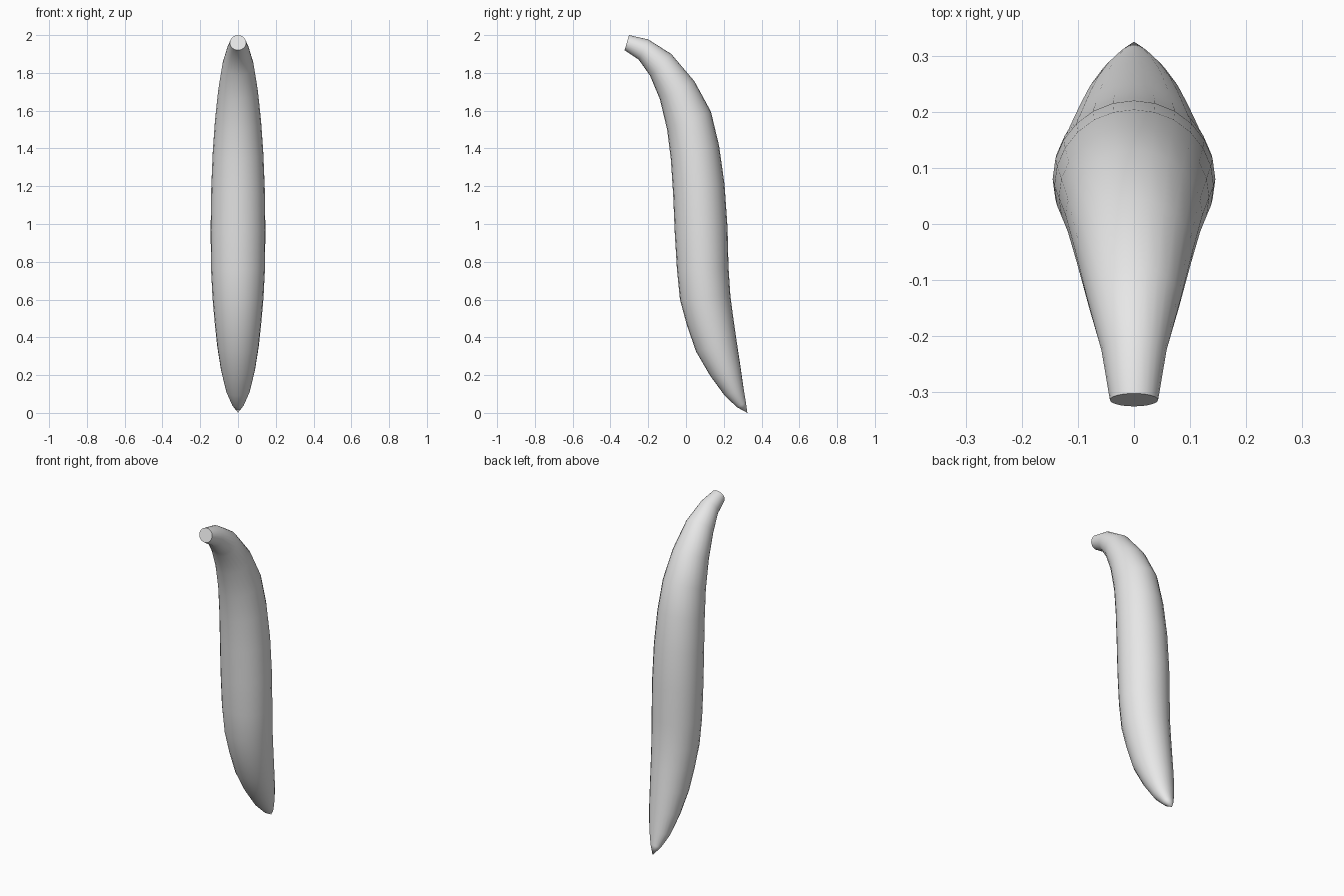
import bpy, bmesh, math

cube = bpy.data.objects.get("Cube")
if cube:
    bpy.data.objects.remove(cube)

SIDES = 24

# Single pale grey colour
grey = bpy.data.materials.new("pale grey")
grey.use_nodes = True
grey.diffuse_color = (0.8, 0.8, 0.8, 1)
grey.node_tree.nodes["Principled BSDF"].inputs["Base Color"].default_value = (0.8, 0.8, 0.8, 1)

# Cross-sections from the cut end to the tip:
# front edge y, z, back edge y, z, half width
sections = [
    (-.325, 1.920, -.302, 2.000, .043),
    (-.250, 1.870, -.200, 1.977, .058),
    (-.190, 1.785, -.078, 1.900, .083),
    (-.138, 1.660, .045, 1.755, .105),
    (-.100, 1.500, .132, 1.595, .122),
    (-.080, 1.340, .175, 1.415, .134),
    (-.068, 1.155, .204, 1.210, .142),
    (-.060, .960, .220, .980, .145),
    (-.048, .760, .225, .770, .143),
    (-.032, .600, .235, .620, .135),
    (.005, .463, .250, .505, .124),
    (.053, .325, .268, .380, .110),
    (.127, .198, .287, .255, .090),
    (.206, .090, .304, .135, .062),
    (.270, .030, .317, .055, .031),
]

# Curved body lofted through elliptical rings
bm = bmesh.new()
rings = []
for yf, zf, yb, zb, half in sections:
    ring = []
    for i in range(SIDES):
        a = 2 * math.pi * i / SIDES
        t = (1 - math.cos(a)) / 2
        ring.append(bm.verts.new((half * math.sin(a), yf + (yb - yf) * t, zf + (zb - zf) * t)))
    rings.append(ring)
for r0, r1 in zip(rings, rings[1:]):
    for i in range(SIDES):
        j = (i + 1) % SIDES
        bm.faces.new((r0[i], r0[j], r1[j], r1[i]))

# Flat cut end and pointed tip
bm.faces.new(rings[0])
tip = bm.verts.new((0, .325, 0))
for i in range(SIDES):
    bm.faces.new((rings[-1][i], rings[-1][(i + 1) % SIDES], tip))
bmesh.ops.recalc_face_normals(bm, faces=bm.faces)

mesh = bpy.data.meshes.new("curved_body")
bm.to_mesh(mesh)
bm.free()
mesh.materials.append(grey)
body = bpy.data.objects.new("curved_body", mesh)
bpy.context.collection.objects.link(body)

# Smooth sides with a crisp rim at the cut end
bpy.ops.object.select_all(action='DESELECT')
body.select_set(True)
bpy.context.view_layer.objects.active = body
bpy.ops.object.shade_smooth_by_angle(angle=math.radians(50))
